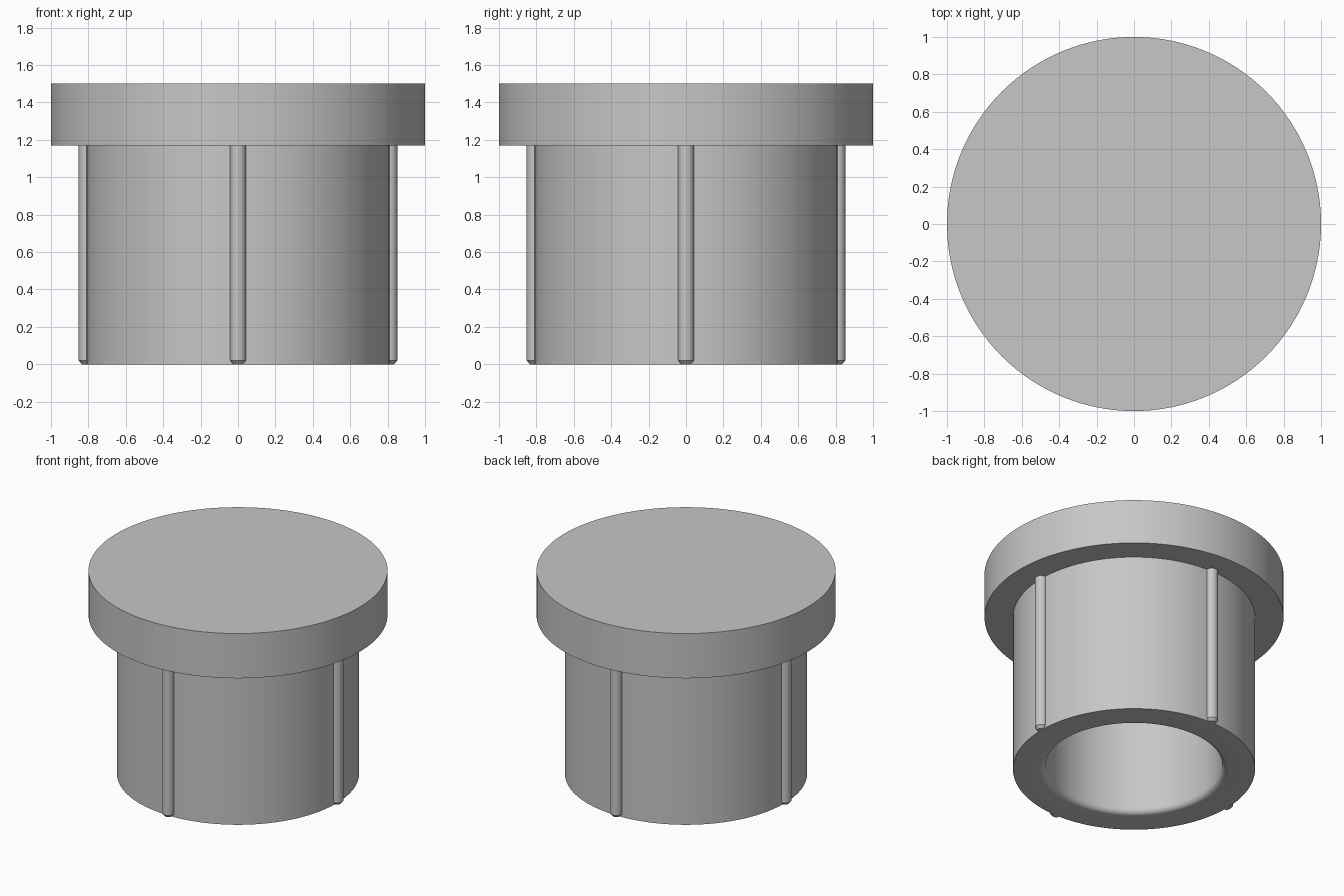
import bpy
import math

cube = bpy.data.objects.get("Cube")
if cube:
    bpy.data.objects.remove(cube, do_unlink=True)

grey = bpy.data.materials.new("light_grey")
grey.use_nodes = True
colour = (0.57, 0.57, 0.57, 1)
grey.diffuse_color = colour
grey.node_tree.nodes["Principled BSDF"].inputs["Base Color"].default_value = colour


def lathe(name, profile, sides, location=(0, 0, 0)):
    """Revolve an (r, z) profile, running from axis to axis, around z."""
    verts, faces, rings = [], [], []
    for r, z in profile:
        count = sides if r > 0 else 1
        start = len(verts)
        rings.append([start + i % count for i in range(sides)])
        for i in range(count):
            a = 2 * math.pi * i / sides
            verts.append((r * math.cos(a), r * math.sin(a), z))
    for low, high in zip(rings, rings[1:]):
        for i in range(sides):
            j = (i + 1) % sides
            loop = [low[i], low[j], high[j], high[i]]
            faces.append(list(dict.fromkeys(loop)))
    mesh = bpy.data.meshes.new(name)
    mesh.from_pydata(verts, [], faces)
    mesh.materials.append(grey)
    obj = bpy.data.objects.new(name, mesh)
    obj.location = location
    bpy.context.collection.objects.link(obj)
    bpy.ops.object.select_all(action="DESELECT")
    obj.select_set(True)
    bpy.context.view_layer.objects.active = obj
    bpy.ops.object.shade_smooth_by_angle(angle=math.radians(30))
    return obj


# Hollow plug body with a rounded inner mouth, closed by the wide cap
bore, mouth = 0.59, 0.04
fillet = []
for k in range(7):
    a = math.pi / 2 * k / 6
    fillet.append((bore + mouth * (1 - math.cos(a)), mouth * (1 - math.sin(a))))
profile = [(0, 1.17), (bore, 1.17)] + fillet + [
    (0.81, 0), (0.81, 1.17), (1, 1.17), (1, 1.5), (0, 1.5)]
lathe("capped_plug", profile, 128)

# Four round grip ribs with chamfered lower ends
for name, x, y in (("right", -1, 0), ("left", 1, 0), ("front", 0, -1), ("back", 0, 1)):
    lathe(name + "_rib",
          [(0, 0), (0.025, 0), (0.042, 0.02), (0.042, 1.18), (0, 1.18)],
          24, (0.81 * x, 0.81 * y, 0))
